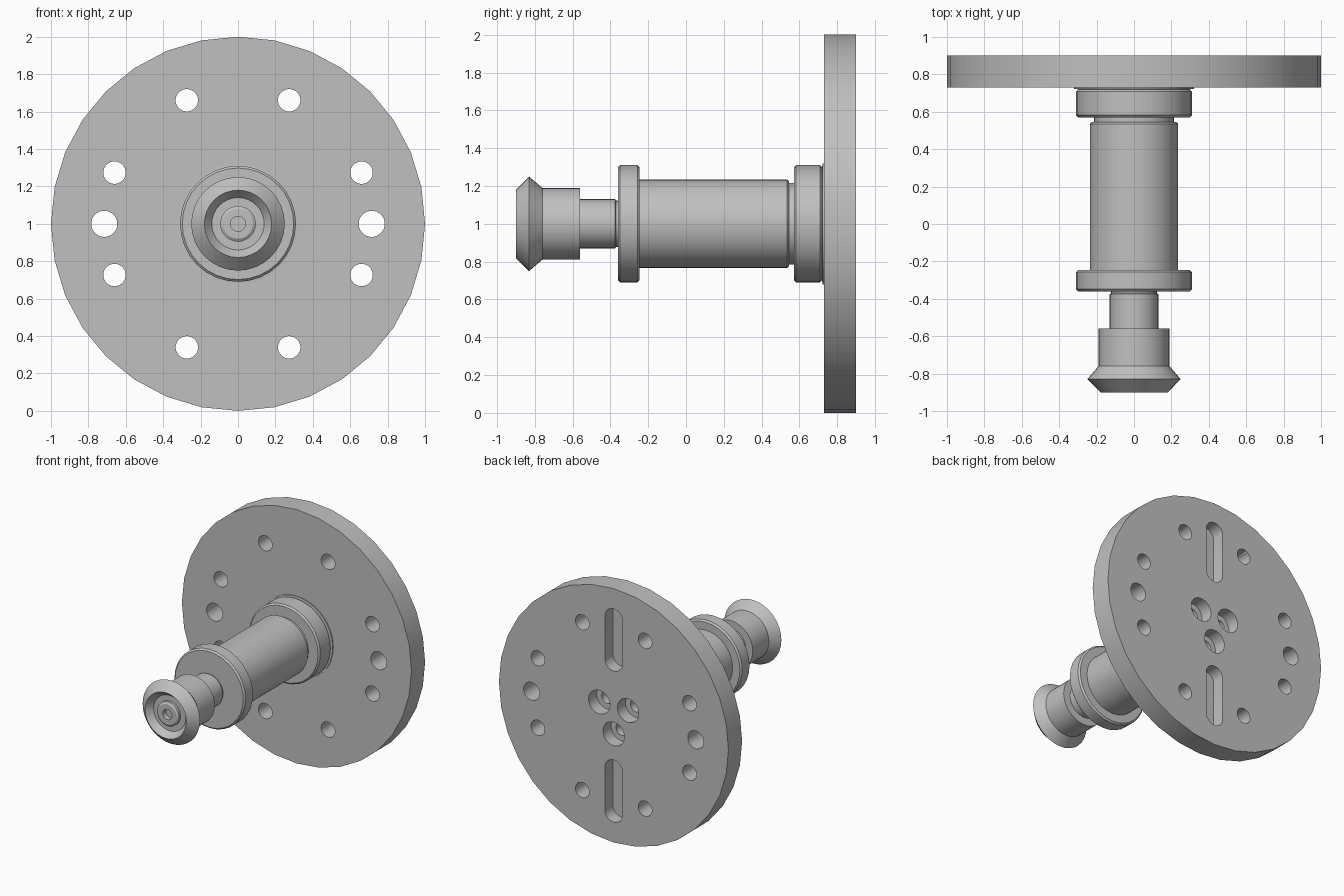
import bpy, bmesh, math
from mathutils import Vector, Matrix

cube = bpy.data.objects.get("Cube")
if cube:
    bpy.data.objects.remove(cube, do_unlink=True)

GREY = (0.53, 0.53, 0.53, 1)
steel = bpy.data.materials.new("grey_steel")
steel.use_nodes = True
steel.diffuse_color = GREY
steel.node_tree.nodes["Principled BSDF"].inputs["Base Color"].default_value = GREY

AXIS_Z = 1.0


def finish(name, bm):
    bmesh.ops.recalc_face_normals(bm, faces=bm.faces)
    mesh = bpy.data.meshes.new(name)
    bm.to_mesh(mesh)
    bm.free()
    mesh.materials.append(steel)
    obj = bpy.data.objects.new(name, mesh)
    bpy.context.collection.objects.link(obj)
    return obj


def activate(obj):
    bpy.ops.object.select_all(action='DESELECT')
    obj.select_set(True)
    bpy.context.view_layer.objects.active = obj


def lathe(name, profile, steps=32):
    """Turn a (radius, y) profile about the horizontal axis."""
    bm = bmesh.new()
    pts = [(0, profile[0][1])] + profile + [(0, profile[-1][1])]
    verts = [bm.verts.new((r, y, AXIS_Z)) for r, y in pts]
    edges = [bm.edges.new(pair) for pair in zip(verts, verts[1:])]
    bmesh.ops.spin(bm, geom=verts + edges, cent=(0, 0, AXIS_Z), axis=(0, 1, 0),
                   angle=math.tau, steps=steps)
    bmesh.ops.remove_doubles(bm, verts=bm.verts, dist=1e-4)
    return finish(name, bm)


def collar_profile(r, y0, y1, c=0.012):
    return [(r - c, y0), (r, y0 + c), (r, y1 - c), (r - c, y1)]


def cut(target, x, z, r, y0, y1, half=0.0, n=24):
    """Cut a round hole, or an upright slot when half is above zero."""
    bm = bmesh.new()
    ring = []
    for i in range(n):
        a = math.tau * (i + 0.5) / n
        shift = half if math.sin(a) > 0 else -half
        ring.append(bm.verts.new((x + r * math.cos(a), y0,
                                  AXIS_Z + z + shift + r * math.sin(a))))
    face = bm.faces.new(ring)
    out = bmesh.ops.extrude_face_region(bm, geom=[face])
    moved = [v for v in out["geom"] if isinstance(v, bmesh.types.BMVert)]
    bmesh.ops.translate(bm, verts=moved, vec=(0, y1 - y0, 0))
    cutter = finish("hole_cutter", bm)
    cutter.hide_render = True
    mod = target.modifiers.new("hole", 'BOOLEAN')
    mod.operation = 'DIFFERENCE'
    mod.solver = 'EXACT'
    mod.object = cutter
    activate(target)
    bpy.ops.object.modifier_apply(modifier=mod.name)
    bpy.data.objects.remove(cutter, do_unlink=True)


# Turned parts, from the back plate forward
FRONT, BACK = 0.73, 0.90
plate = lathe("face_plate", [(1, FRONT), (1, BACK)])
flange = lathe("mounting_flange",
               collar_profile(0.31, 0.57, 0.72) + [(0.32, 0.722), (0.32, FRONT)])
shaft = lathe("shaft", [(0.235, -0.26), (0.235, 0.535), (0.225, 0.545),
                        (0.215, 0.545), (0.215, 0.575)])
collar = lathe("front_collar", collar_profile(0.31, -0.36, -0.245))
spindle = lathe("spindle", [(0.13, -0.57), (0.13, -0.375), (0.122, -0.37),
                            (0.122, -0.35)])
# Flared knob with a dished end, a raised hub and a centre hole
knob = lathe("flared_knob", [(0.19, -0.56), (0.19, -0.76), (0.25, -0.83),
                             (0.18, -0.90), (0.14, -0.85), (0.095, -0.85),
                             (0.095, -0.87), (0.08, -0.88), (0.04, -0.88),
                             (0.04, -0.84)])

# Ring of through holes; the two on the horizontal line are larger
RING = 0.715
for k in range(16):
    if k % 2 and k not in (5, 11) or k in (0, 8):
        a = math.radians(22.5 * k)
        if k % 8 in (0, 1, 3, 5, 7):
            cut(plate, RING * math.cos(a), RING * math.sin(a),
                0.07 if k % 8 == 0 else 0.06, FRONT - 0.05, BACK + 0.05)
for k in (5, 11):
    a = math.radians(22.5 * k)
    cut(plate, RING * math.cos(a), RING * math.sin(a), 0.06, FRONT - 0.05, BACK + 0.05)

# Blind slots in the back
for side in (1, -1):
    cut(plate, 0, side * 0.595, 0.077, BACK - 0.1, BACK + 0.05, half=0.168)

# Three counterbored bolt holes running into the flange
for deg in (30, 150, 270):
    a = math.radians(deg)
    x, z = 0.145 * math.cos(a), 0.145 * math.sin(a)
    cut(plate, x, z, 0.093, BACK - 0.1, BACK + 0.05)
    cut(plate, x, z, 0.05, FRONT - 0.05, BACK)
    cut(flange, x, z, 0.05, 0.62, FRONT + 0.05)

for part in (plate, flange, shaft, collar, spindle, knob):
    activate(part)
    bpy.ops.object.shade_smooth_by_angle(angle=math.radians(30))
